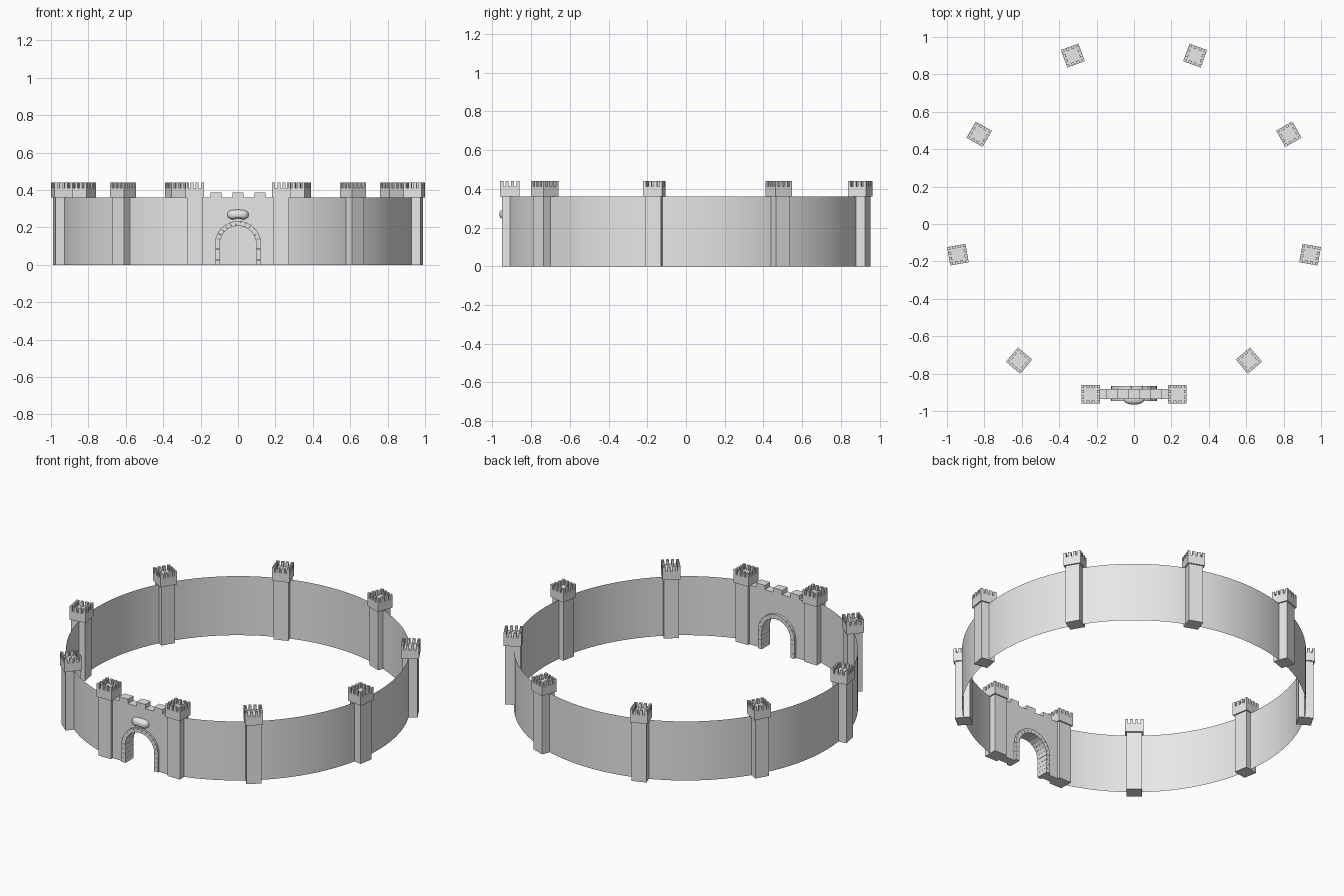
import bpy, bmesh
from math import sin, cos, pi, radians
from mathutils import Matrix, Vector

cube = bpy.data.objects.get("Cube")
if cube:
    bpy.data.objects.remove(cube, do_unlink=True)

stone = bpy.data.materials.new("pale_stone")
stone.use_nodes = True
stone.diffuse_color = (0.8, 0.8, 0.8, 1)
stone.node_tree.nodes["Principled BSDF"].inputs["Base Color"].default_value = (0.8, 0.8, 0.8, 1)


def finish(name, bm, smooth=False, fix_normals=True):
    if fix_normals:
        bmesh.ops.recalc_face_normals(bm, faces=bm.faces)
    mesh = bpy.data.meshes.new(name)
    bm.to_mesh(mesh)
    bm.free()
    mesh.materials.append(stone)
    for poly in mesh.polygons:
        poly.use_smooth = smooth
    obj = bpy.data.objects.new(name, mesh)
    bpy.context.collection.objects.link(obj)
    return obj


def box(bm, x0, x1, y0, y1, z0, z1):
    size = Vector((x1 - x0, y1 - y0, z1 - z0))
    mid = Vector((x0 + x1, y0 + y1, z0 + z1)) / 2
    bmesh.ops.create_cube(bm, size=1, matrix=Matrix.Translation(mid) @ Matrix.Diagonal(size).to_4x4())


def prism(bm, outline, y0, y1):
    """Extrude an (x, z) outline from y0 to y1."""
    face = bm.faces.new([bm.verts.new((x, y0, z)) for x, z in outline])
    moved = bmesh.ops.extrude_face_region(bm, geom=[face])["geom"]
    verts = [v for v in moved if isinstance(v, bmesh.types.BMVert)]
    bmesh.ops.translate(bm, verts=verts, vec=(0, y1 - y0, 0))


WALL_TOP = 0.36
RING = 0.95
GATE_Y = -0.91

# Ring wall: a thin open strip, broken at the gate
bm = bmesh.new()
count = 96
start, end = radians(-75.8), radians(255.8)
previous = None
for i in range(count + 1):
    a = start + (end - start) * i / count
    pair = [bm.verts.new((RING * cos(a), RING * sin(a), z)) for z in (0, WALL_TOP)]
    if previous:
        bm.faces.new((previous[0], pair[0], pair[1], previous[1]))
    previous = pair
finish("ring_wall", bm, smooth=True, fix_normals=False)


# Towers: square shaft, wider cap, four merlons along each side
def tower(name, x, y, turn):
    bm = bmesh.new()
    shaft, cap, tooth = 0.042, 0.05, 0.016
    box(bm, -shaft, shaft, -shaft, shaft, 0, WALL_TOP)
    box(bm, -cap, cap, -cap, cap, WALL_TOP, 0.412)
    step = (2 * cap - tooth) / 3
    for i in range(4):
        for j in range(4):
            if i in (0, 3) or j in (0, 3):
                u, v = -cap + i * step, -cap + j * step
                box(bm, u, u + tooth, v, v + tooth, 0.412, 0.44)
    obj = finish(name, bm)
    obj.location = (x, y, 0)
    obj.rotation_euler.z = turn


for k in range(8):
    a = radians(-50 + 40 * k)
    tower(f"wall_tower_{k + 1}", 0.956 * cos(a), 0.956 * sin(a) + 0.002, a)
for side, name in ((1, "left_gate_tower"), (-1, "right_gate_tower")):
    tower(name, side * 0.232, GATE_Y, 0)

# Gate wall with an arched opening and three merlons
SPRING, INNER, OUTER = 0.112, 0.097, 0.123
bm = bmesh.new()
cut = 0.11
arch = [(cut * cos(pi * i / 24), SPRING + cut * sin(pi * i / 24)) for i in range(25)]
outline = [(-0.2, 0), (-0.2, WALL_TOP), (0.2, WALL_TOP), (0.2, 0), (cut, 0)]
prism(bm, outline + arch + [(-cut, 0)], GATE_Y - 0.025, GATE_Y + 0.027)
for x in (-0.117, 0, 0.117):
    box(bm, x - 0.03, x + 0.03, GATE_Y - 0.025, GATE_Y + 0.027, WALL_TOP, 0.386)
finish("gate_wall", bm)

# Arch stones: stacked jambs and wedges that run through the wall
bm = bmesh.new()
front, back, gap = -0.946, -0.867, 0.0008
for i in range(4):
    z0, z1 = SPRING * i / 4, SPRING * (i + 1) / 4 - gap
    for s in (-1, 1):
        box(bm, min(s * INNER, s * OUTER), max(s * INNER, s * OUTER), front, back, z0, z1)
wedges = 13
for i in range(wedges):
    a0, a1 = pi * i / wedges, pi * (i + 1) / wedges - 0.007
    corners = ((INNER, a0), (OUTER, a0), (OUTER, a1), (INNER, a1))
    prism(bm, [(r * cos(a), SPRING + r * sin(a)) for r, a in corners], front, back)
finish("arch_stones", bm)

# Rounded plaque over the gate, with a dip in the middle of its lower edge
bm = bmesh.new()
bmesh.ops.create_uvsphere(bm, u_segments=32, v_segments=20, radius=1)
for v in bm.verts:
    x, y, z = v.co
    x, z = [(abs(c) ** 0.75) * (1 if c > 0 else -1) for c in (x, z)]
    if z < 0:
        z *= 1 - 0.25 * max(0, 1 - (x / 0.45) ** 2)
    v.co = (0.056 * x, GATE_Y - 0.025 + 0.03 * y, 0.268 + 0.027 * z)
finish("gate_plaque", bm, smooth=True)
